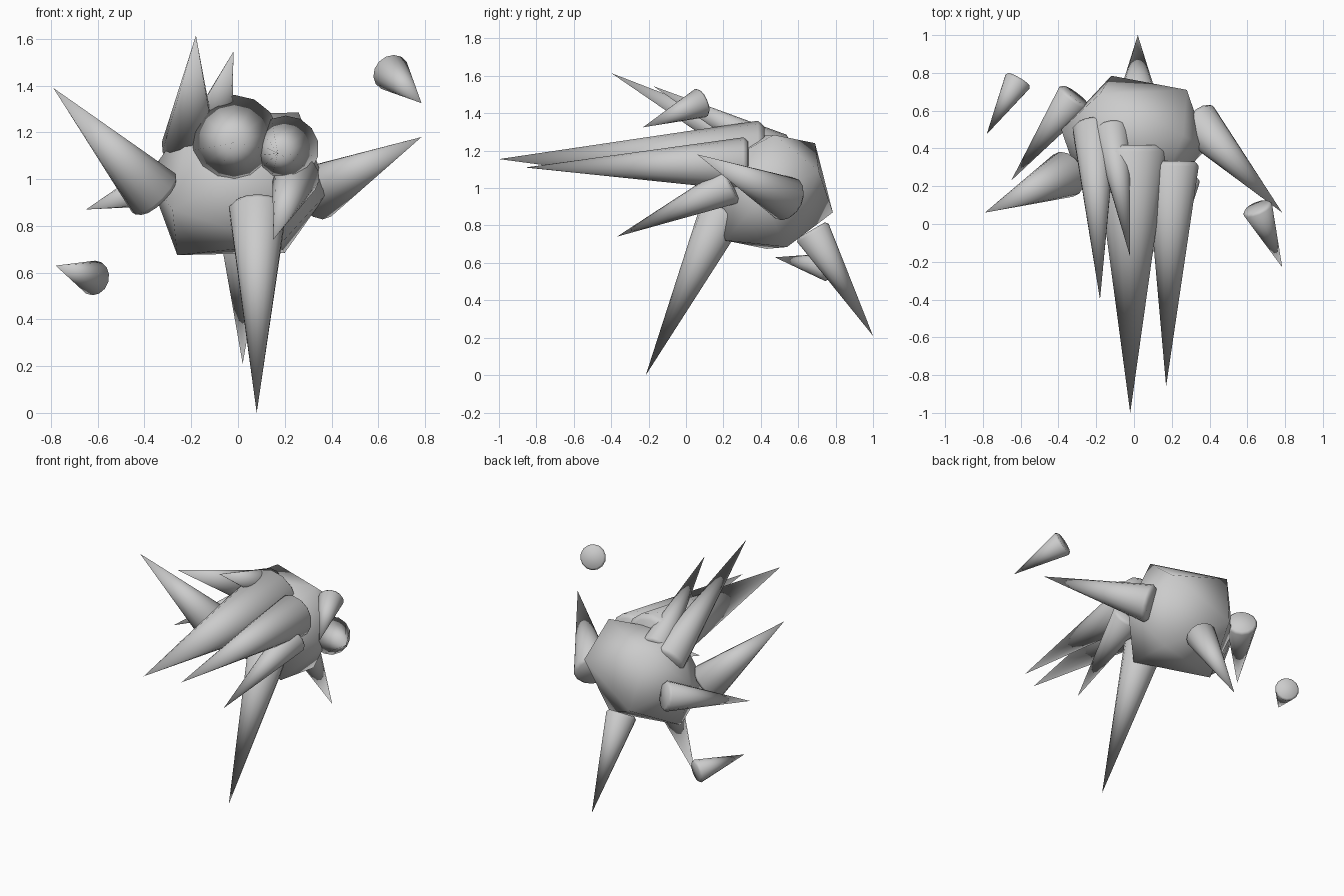
import bpy, bmesh
from mathutils import Vector

if "Cube" in bpy.data.objects:
    bpy.data.objects.remove(bpy.data.objects["Cube"])

grey = bpy.data.materials.new("plain_grey")
grey.diffuse_color = (0.6, 0.6, 0.6, 1)
grey.use_nodes = True
grey.node_tree.nodes["Principled BSDF"].inputs["Base Color"].default_value = grey.diffuse_color


def finish(bm, name):
    bmesh.ops.recalc_face_normals(bm, faces=bm.faces)
    me = bpy.data.meshes.new(name)
    bm.to_mesh(me)
    bm.free()
    for p in me.polygons:
        p.use_smooth = True
    me.materials.append(grey)
    ob = bpy.data.objects.new(name, me)
    bpy.context.collection.objects.link(ob)
    return ob


def spike(name, tip, base, r, sides=14):
    """Round cone from base to tip, with an eased base rim."""
    tip, base = Vector(tip), Vector(base)
    axis = tip - base
    bm = bmesh.new()
    bmesh.ops.create_cone(bm, cap_ends=True, segments=sides, radius1=r,
                          radius2=0, depth=axis.length)
    bmesh.ops.remove_doubles(bm, verts=bm.verts, dist=1e-5)
    rim = [e for e in bm.edges if all(v.co.z < 0 for v in e.verts)]
    bmesh.ops.bevel(bm, geom=rim, offset=0.17 * r, segments=1, affect='EDGES')
    ob = finish(bm, name)
    ob.rotation_mode = 'QUATERNION'
    ob.rotation_quaternion = axis.to_track_quat('Z', 'Y')
    ob.location = (tip + base) / 2
    return ob


# Core body: slightly irregular icosahedron, six corners and their opposites
centre = Vector((0, .45, .98))
half = [(-.18, .24, .26), (-.12, .335, -.11), (-.26, -.02, -.305),
        (.28, .26, .11), (-.385, .05, .035), (.20, .09, -.295)]
bm = bmesh.new()
for c in half:
    for s in (1, -1):
        bm.verts.new(centre + s * Vector(c))
bmesh.ops.convex_hull(bm, input=bm.verts)
finish(bm, "core_body")

# Spikes: tip, base centre, base radius
spikes = {
    "front_spike_large": ((-.02, -1.0, 1.155), (-.015, .42, 1.165), .20),
    "front_spike_small": ((.17, -.86, 1.11), (.205, .335, 1.13), .145),
    "front_spike_low": ((.15, -.37, .74), (.25, .25, 1.02), .105),
    "top_spike_tall": ((-.18, -.40, 1.615), (-.21, .52, 1.13), .12),
    "top_spike_short": ((-.02, -.175, 1.545), (-.12, .51, 1.19), .10),
    "left_spike": ((-.79, .06, 1.39), (-.345, .27, .925), .13),
    "left_spike_rear": ((-.65, .23, .87), (-.31, .68, .985), .10),
    "right_spike": ((.785, .06, 1.18), (.32, .555, .935), .125),
    "bottom_spike_front": ((.08, -.215, .0), (.085, .205, .89), .128),
    "bottom_spike_rear": ((.02, 1.0, .21), (.02, .67, .775), .10),
    "loose_spike_right": ((.785, -.23, 1.325), (.65, .09, 1.46), .085),
    "loose_spike_left": ((-.78, .475, .63), (-.61, .765, .575), .078),
}
for name, (tip, base, r) in spikes.items():
    spike(name, tip, base, r)
